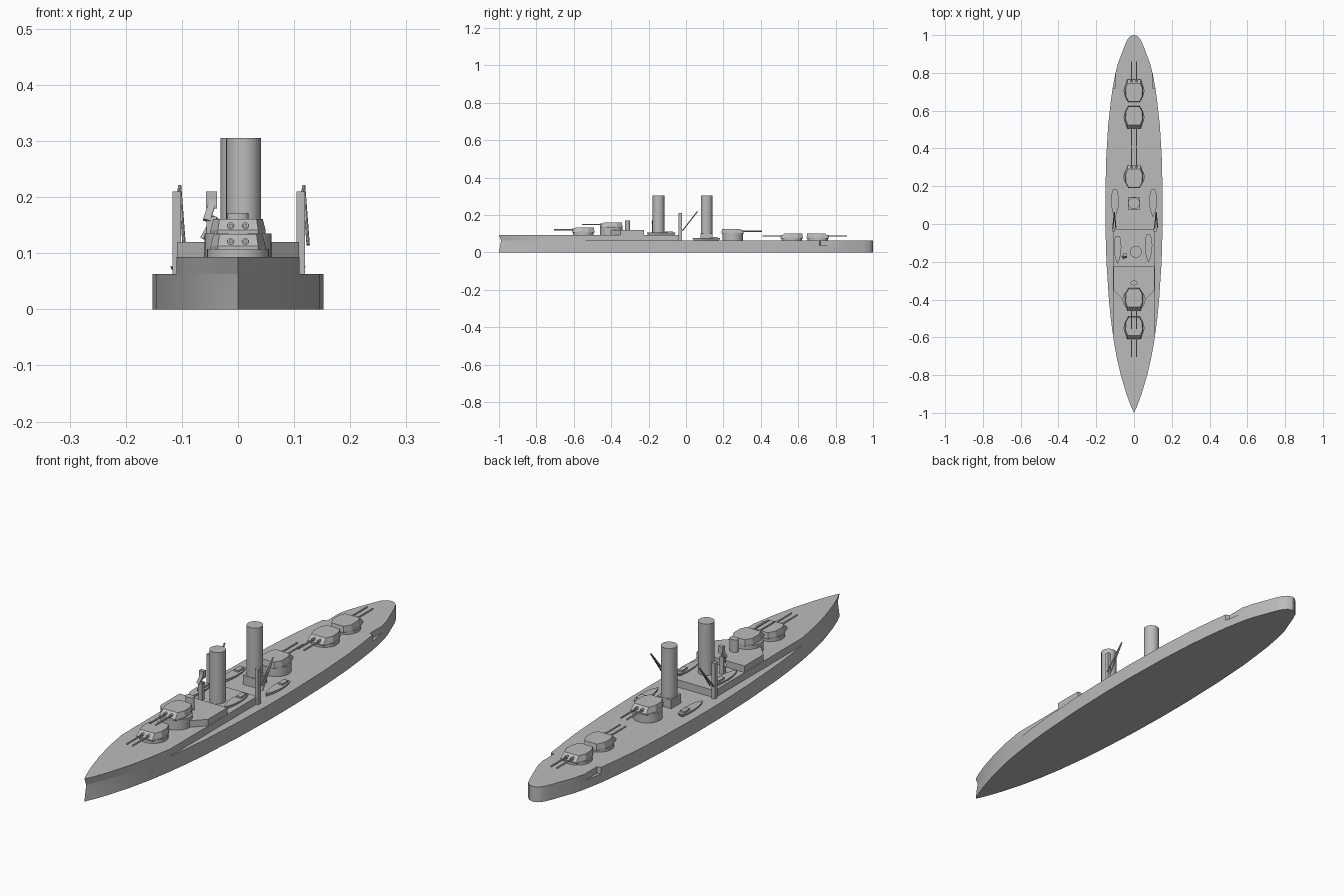
import bpy
import bmesh
import math
from mathutils import Vector

old = bpy.data.objects.get("Cube")
if old:
    bpy.data.objects.remove(old, do_unlink=True)

grey = bpy.data.materials.new("ship_grey")
grey.use_nodes = True
COLOUR = (0.5, 0.5, 0.5, 1)
grey.diffuse_color = COLOUR
grey.node_tree.nodes["Principled BSDF"].inputs["Base Color"].default_value = COLOUR


def finish(name, bm, smooth=False):
    bmesh.ops.remove_doubles(bm, verts=bm.verts, dist=1e-5)
    bmesh.ops.recalc_face_normals(bm, faces=bm.faces)
    mesh = bpy.data.meshes.new(name)
    bm.to_mesh(mesh)
    bm.free()
    mesh.materials.append(grey)
    obj = bpy.data.objects.new(name, mesh)
    bpy.context.collection.objects.link(obj)
    if smooth:
        bpy.ops.object.select_all(action='DESELECT')
        obj.select_set(True)
        bpy.context.view_layer.objects.active = obj
        bpy.ops.object.shade_smooth_by_angle(angle=math.radians(30))
    return obj


def loft(name, rings, smooth=False, place=None):
    """Solid through matching outlines; each ring is (outline, z)."""
    bm = bmesh.new()
    place = place or (lambda x, y: (x, y))
    loops = [[bm.verts.new((*place(x, y), z)) for x, y in outline] for outline, z in rings]
    n = len(loops[0])
    for low, high in zip(loops, loops[1:]):
        for i in range(n):
            j = (i + 1) % n
            bm.faces.new((low[i], low[j], high[j], high[i]))
    bm.faces.new(loops[0][::-1])
    bm.faces.new(loops[-1])
    return finish(name, bm, smooth)


def box(name, x, y, z0, z1, sx, sy):
    square = [(x - sx, y - sy), (x + sx, y - sy), (x + sx, y + sy), (x - sx, y + sy)]
    return loft(name, [(square, z0), (square, z1)])


def column(name, x, y, z0, z1, rx, ry=None, n=32):
    ry = ry or rx
    ring = [(x + rx * math.cos(2 * math.pi * i / n), y + ry * math.sin(2 * math.pi * i / n))
            for i in range(n)]
    return loft(name, [(ring, z0), (ring, z1)], True)


def rod(name, a, b, r, n=12):
    a, b = Vector(a), Vector(b)
    bm = bmesh.new()
    bmesh.ops.create_cone(bm, cap_ends=True, segments=n, radius1=r, radius2=r,
                          depth=(b - a).length)
    spin = (b - a).to_track_quat('Z', 'Y').to_matrix().to_4x4()
    bm.transform(spin)
    bmesh.ops.translate(bm, verts=bm.verts, vec=(a + b) / 2)
    return finish(name, bm, n > 4)


def mirrored(half):
    """Closed outline from (half width, y) stations, front to back."""
    return [(w, y) for w, y in half] + [(-w, y) for w, y in reversed(half)]


# Waterline stations: half width, y
BEAM = [(0, -1), (.018, -.96), (.04, -.9), (.07, -.8), (.093, -.7), (.11, -.6), (.123, -.5),
        (.133, -.4), (.146, -.2), (.152, 0), (.152, .15), (.147, .35), (.137, .52),
        (.125, .63), (.114, .715), (.113, .72), (.098, .8), (.085, .85), (.066, .9),
        (.047, .95), (.033, .98), (.018, .995), (0, 1)]


def hull_ring(rake=0, notch=False, limit=1, end=2):
    half = []
    for w, y in BEAM:
        if y > end:
            break
        bow = max(0, (-y - .85) / .15)
        if notch and .718 < y < .81:
            w = min(w, .098)
        half.append((min(w, limit) * (1 - .25 * bow * (rake > 0)), y + rake * bow))
    if end < 1:
        half.append((limit, end))
    return mirrored(half)


# Hull with stepped stern recesses and a ram bow
loft("hull", [(hull_ring(), 0), (hull_ring(.006), .036),
              (hull_ring(.006, True), .036), (hull_ring(.012, True), .063)], True)
# Raised forecastle, set in from the hull side amidships
loft("forecastle", [(hull_ring(.012, limit=.11, end=-.03), .063),
                    (hull_ring(0, limit=.11, end=-.03), .093)], True)
# Deckhouse with chamfered front corners
house = mirrored([(.06, -.4), (.109, -.35), (.109, -.225)])
loft("deckhouse", [(house, .09), (house, .12)])
column("conning_tower", 0, -.312, .12, .172, .019, .013, 24)

# Funnels
column("front_funnel", .01, -.147, .093, .305, .031)
column("rear_funnel", 0, .11, .063, .305, .031)
box("rear_funnel_base", 0, .11, .063, .1, .032, .032)

# Twin-gun turrets: name, y, deck height, barbette top, barbette radius, facing
TURRETS = [("turret_a", -.55, .093, .107, .055, -1), ("turret_b", -.4, .093, .135, .06, -1),
           ("turret_c", .25, .063, .1, .056, 1), ("turret_d", .565, .063, .074, .055, -1),
           ("turret_e", .705, .063, .074, .055, 1)]
for name, y, deck, top, radius, facing in TURRETS:
    column(name + "_barbette", 0, y, deck, top, radius)
    low = mirrored([(.03, -.06), (.047, -.03), (.049, .015), (.036, .06)])
    high = mirrored([(.028, -.057), (.043, -.03), (.044, .012), (.033, .04)])
    loft(name + "_gunhouse", [(low, top), (low, top + .006), (high, top + .026)],
         place=lambda px, py: (px * facing, y + py * facing))
    for x in (-.013, .013):
        z = top + .014
        rod(name + "_gun", (x, y + .03 * facing, z), (x, y + .155 * facing, z), .0035)
        rod(name + "_gun_collar", (x, y + .03 * facing, z), (x, y + .06 * facing, z), .006)

# Ship's boats with a small cabin
BOATS = [("front_boat", -.087, -.135, .093, .02), ("front_boat", .077, -.128, .093, .02),
         ("rear_boat", -.101, .11, .063, .02), ("rear_boat", .101, .11, .063, .02)]
for name, bx, by, z, w in BOATS:
    plan = [(.0, -.075), (.011, -.05), (.018, -.02), (.02, .015), (.017, .05), (.011, .072)]
    gunwale = mirrored(plan)
    keel = mirrored([(px * .6, py * .92) for px, py in plan])
    loft(name, [(keel, z), (gunwale, z + .013)], True,
         lambda px, py: (bx + px, by + py))
    box(name + "_cabin", bx, by + .04, z + .01, z + .02, .01, .018)

# Boat cranes beside the forecastle end
for x in (-.109, .112):
    box("crane_post", x, -.03, .063, .21, .0075, .009)
    for dx in (-.004, .004):
        rod("crane_boom", (x + .005 + 2 * dx, -.02, .115), (x + .005, .062, .22), .003, 8)

# Small bent derrick beside the front funnel
box("derrick_post", -.047, -.172, .093, .165, .009, .009)
box("derrick_head", -.047, -.165, .18, .21, .01, .008)
rod("derrick_brace", (-.056, -.178, .158), (-.045, -.167, .192), .009, 4)
rod("derrick_arm", (-.062, -.172, .125), (-.04, -.172, .165), .006, 4)
